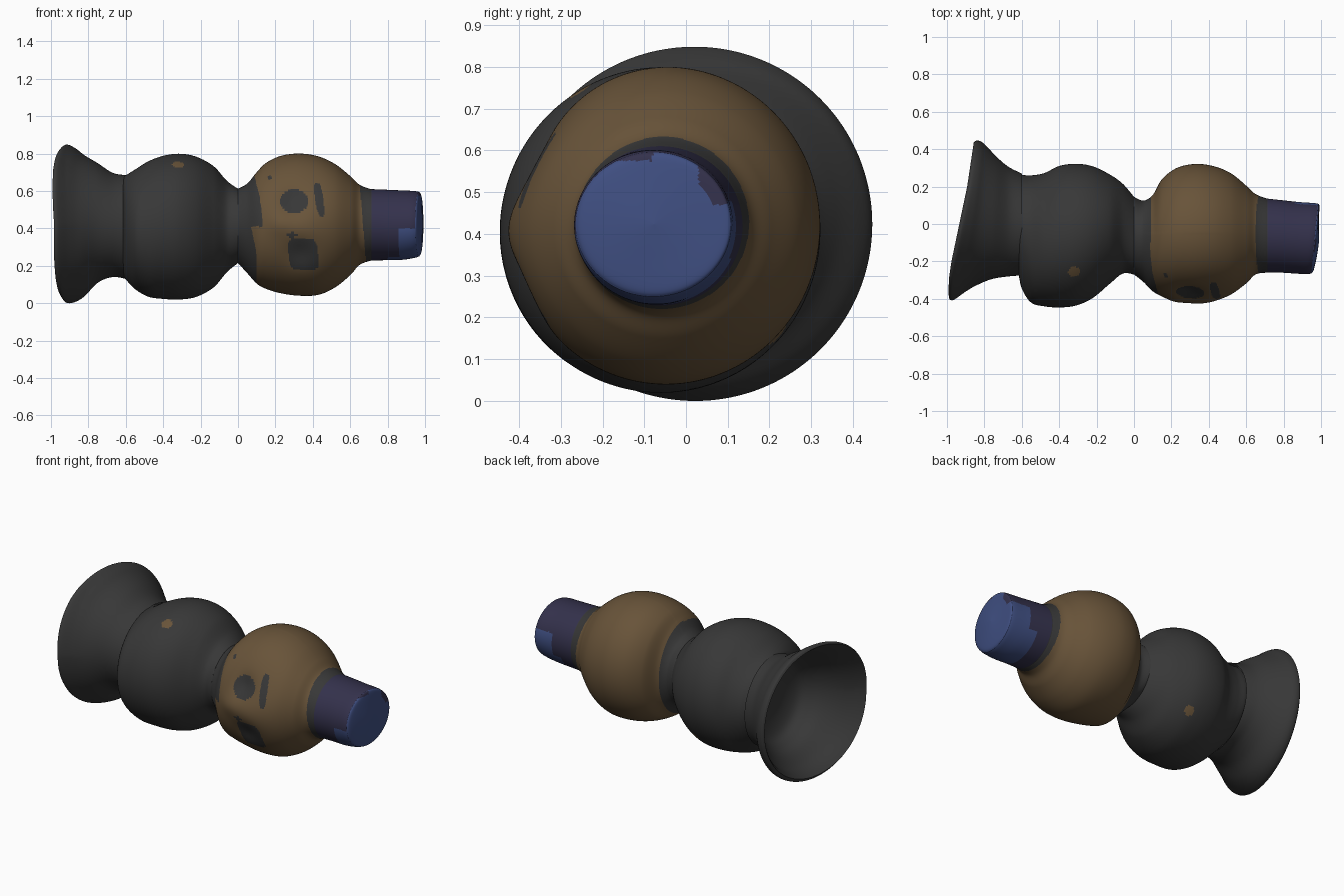
import bpy, math
from mathutils import Vector

SIDES = 192


def material(name, rgb):
    m = bpy.data.materials.new(name)
    m.diffuse_color = (*rgb, 1)
    return m


MATS = [material("charcoal", (0.039, 0.039, 0.039)),
        material("tan_brown", (0.138, 0.087, 0.041)),
        material("dark_navy", (0.034, 0.031, 0.072)),
        material("blue", (0.051, 0.079, 0.225))]
CHARCOAL, TAN, NAVY, BLUE = range(4)


def spline(a, b, c, d, t):
    return tuple(0.5 * (2 * q + (r - p) * t + (2 * p - 5 * q + 4 * r - s) * t * t
                        + (3 * q - p - 3 * r + s) * t ** 3)
                 for p, q, r, s in zip(a, b, c, d))


def loft(name, rings, steps, rule=lambda p: CHARCOAL, shape=None):
    """Rings are (x, y_low, y_high, z_low, z_high, tilt), skinned along x."""
    fine = []
    n = len(rings)
    for i in range(n - 1):
        a, b = rings[max(i - 1, 0)], rings[i]
        c, d = rings[i + 1], rings[min(i + 2, n - 1)]
        fine += [spline(a, b, c, d, k / steps) for k in range(steps)]
    fine.append(rings[-1])
    verts, faces = [], []
    for x, y0, y1, z0, z1, tilt in fine:
        for j in range(SIDES):
            t = 2 * math.pi * j / SIDES
            y = (y0 + y1) / 2 + (y1 - y0) / 2 * math.cos(t)
            z = (z0 + z1) / 2 + (z1 - z0) / 2 * math.sin(t)
            p = Vector((x + tilt * y, y, z))
            verts.append(shape(p) if shape else p)
    for i in range(len(fine) - 1):
        for j in range(SIDES):
            k = (j + 1) % SIDES
            faces.append((i * SIDES + j, i * SIDES + k,
                          (i + 1) * SIDES + k, (i + 1) * SIDES + j))
    mesh = bpy.data.meshes.new(name)
    mesh.from_pydata(verts, [], faces)
    for m in MATS:
        mesh.materials.append(m)
    for f in mesh.polygons:
        f.material_index = rule(f.center)
    ob = bpy.data.objects.new(name, mesh)
    bpy.context.collection.objects.link(ob)
    bpy.context.view_layer.objects.active = ob
    ob.select_set(True)
    bpy.ops.object.shade_smooth_by_angle(angle=math.radians(40))
    ob.select_set(False)
    return ob


def near(p, q, r):
    return (p - Vector(q)).length < r


def oval(p, x, z, rx, rz, power=2):
    return abs((p.x - x) / rx) ** power + abs((p.z - z) / rz) ** power < 1


def rim_shape(p):
    # the rim's upper and lower front corners reach further left
    if p.x < -0.75:
        reach = min((-0.75 - p.x) / 0.15, 1) * min(max(0.2 - p.y, 0) / 0.4, 1)
        p.x -= (0.024 if p.z > 0.42 else 0.012) * reach * min(abs(p.z - 0.42) / 0.3, 1)
    return p


# flared skirt at the left end, open underneath
loft("flared_skirt", [
    (-0.922, -0.405, 0.435, 0.02, 0.835, 0.15),
    (-0.905, -0.405, 0.446, 0.00, 0.848, 0.14),
    (-0.865, -0.365, 0.440, 0.01, 0.825, 0.11),
    (-0.820, -0.330, 0.415, 0.04, 0.790, 0.08),
    (-0.750, -0.295, 0.360, 0.11, 0.748, 0.04),
    (-0.670, -0.280, 0.305, 0.14, 0.697, 0),
    (-0.600, -0.275, 0.270, 0.13, 0.685, 0)], 7, shape=rim_shape)

# deep hollow inside the skirt, following its wall
loft("skirt_hollow", [
    (-0.600, 0.0, 0.0, 0.42, 0.42, 0),
    (-0.605, -0.12, 0.13, 0.30, 0.54, 0),
    (-0.640, -0.21, 0.22, 0.20, 0.63, 0),
    (-0.700, -0.250, 0.285, 0.155, 0.685, 0.01),
    (-0.760, -0.275, 0.335, 0.125, 0.725, 0.04),
    (-0.830, -0.315, 0.385, 0.070, 0.770, 0.08),
    (-0.890, -0.370, 0.415, 0.040, 0.810, 0.12),
    (-0.922, -0.405, 0.435, 0.02, 0.835, 0.15)], 5, shape=rim_shape)


# round torso and narrow neck, with two small painted dots
def torso_colour(p):
    dots = ((-0.32, -0.26, 0.745), (-0.22, 0.23, 0.15))
    return TAN if any(near(p, d, 0.033) for d in dots) else CHARCOAL


loft("round_torso", [
    (-0.615, -0.280, 0.260, 0.15, 0.675, 0),
    (-0.598, -0.350, 0.262, 0.125, 0.685, 0),
    (-0.550, -0.420, 0.260, 0.075, 0.715, 0),
    (-0.480, -0.440, 0.272, 0.035, 0.758, 0),
    (-0.400, -0.446, 0.310, 0.023, 0.788, 0),
    (-0.310, -0.436, 0.322, 0.020, 0.799, 0),
    (-0.220, -0.395, 0.308, 0.035, 0.782, 0),
    (-0.130, -0.320, 0.265, 0.085, 0.732, 0),
    (-0.060, -0.265, 0.215, 0.165, 0.655, 0),
    (0.000, -0.270, 0.145, 0.215, 0.612, 0)], 12, torso_colour)


# head with painted face marks and charcoal edges
def head_colour(p):
    edge = 0.09
    if p.y < -0.1:
        if p.z > 0.41:
            edge = 0.13 - 0.6 * (p.z - 0.41) ** 2
        else:
            edge = min(0.07 + 0.2 * (0.41 - p.z), 0.10)
    if p.x < edge or p.x > 0.668 - 0.08 * (p.z - 0.42):
        return CHARCOAL
    if p.y < 0:
        if (oval(p, 0.30, 0.545, 0.075, 0.064)
                or oval(p, 0.35 - 0.1 * (p.z - 0.26), 0.262, 0.078, 0.083, 5)
                or oval(p, 0.435 - 0.14 * (p.z - 0.55), 0.555, 0.022, 0.09, 3)
                or oval(p, 0.29, 0.365, 0.032, 0.013)
                or oval(p, 0.17, 0.672, 0.012, 0.012)):
            return CHARCOAL
    return CHARCOAL if near(p, (0.34, 0.2, 0.72), 0.012) else TAN


def face_shape(p):
    # sunken eyes on the front, leaving a raised nose between them
    if p.y < -0.05:
        for x, z, s, depth in ((0.30, 0.545, 0.05, 0.028), (0.34, 0.62, 0.13, 0.026),
                               (0.33, 0.27, 0.055, 0.024), (0.22, 0.425, 0.045, -0.014),
                               (0.36, 0.42, 0.09, -0.016)):
            p.y += depth * math.exp(-((p.x - x) ** 2 + (p.z - z) ** 2) / (2 * s * s))
    return p


loft("head", [
    (0.000, -0.270, 0.145, 0.215, 0.612, 0),
    (0.050, -0.310, 0.125, 0.160, 0.640, 0),
    (0.100, -0.360, 0.155, 0.105, 0.700, 0),
    (0.150, -0.385, 0.240, 0.077, 0.750, 0),
    (0.230, -0.405, 0.300, 0.053, 0.788, 0),
    (0.330, -0.418, 0.321, 0.040, 0.800, 0),
    (0.430, -0.406, 0.308, 0.045, 0.785, 0),
    (0.520, -0.375, 0.270, 0.085, 0.743, 0),
    (0.600, -0.318, 0.205, 0.150, 0.680, 0),
    (0.650, -0.270, 0.160, 0.205, 0.633, 0),
    (0.710, -0.260, 0.136, 0.228, 0.610, 0)], 20, head_colour, face_shape)


# short cylindrical cap at the right end
def cap_colour(p):
    if p.x < 0.715:
        return CHARCOAL
    front_patch = p.x > 0.86 and p.z < 0.40 and p.y < -0.02
    underside = p.x > 0.80 and p.z < 0.34 and p.y > -0.15
    back_patch = p.x > 0.86 and p.y > 0 and p.z < 0.48
    end = p.x > 0.965 + 0.1 * (p.y + 0.08)
    return BLUE if front_patch or underside or back_patch or end else NAVY


loft("cap_side", [
    (0.710, -0.260, 0.136, 0.228, 0.610, 0),
    (0.790, -0.260, 0.127, 0.230, 0.607, 0.02),
    (0.880, -0.265, 0.117, 0.232, 0.603, 0.06),
    (0.950, -0.268, 0.112, 0.242, 0.600, 0.10),
    (0.975, -0.264, 0.108, 0.250, 0.595, 0.10)], 10, cap_colour)


def end_colour(p):
    patch = 0.03 < p.y and 0.47 < p.z < 0.58 and p.y + 0.6 * p.z > 0.345
    return NAVY if patch or (p.z > 0.575 and p.y < -0.08) else BLUE


loft("cap_end", [
    (0.975, -0.264, 0.108, 0.250, 0.595, 0.10),
    (0.983, -0.245, 0.092, 0.270, 0.578, 0.09),
    (0.988, -0.160, 0.010, 0.350, 0.500, 0.05),
    (0.990, -0.077, -0.077, 0.423, 0.423, 0)], 10, end_colour)
